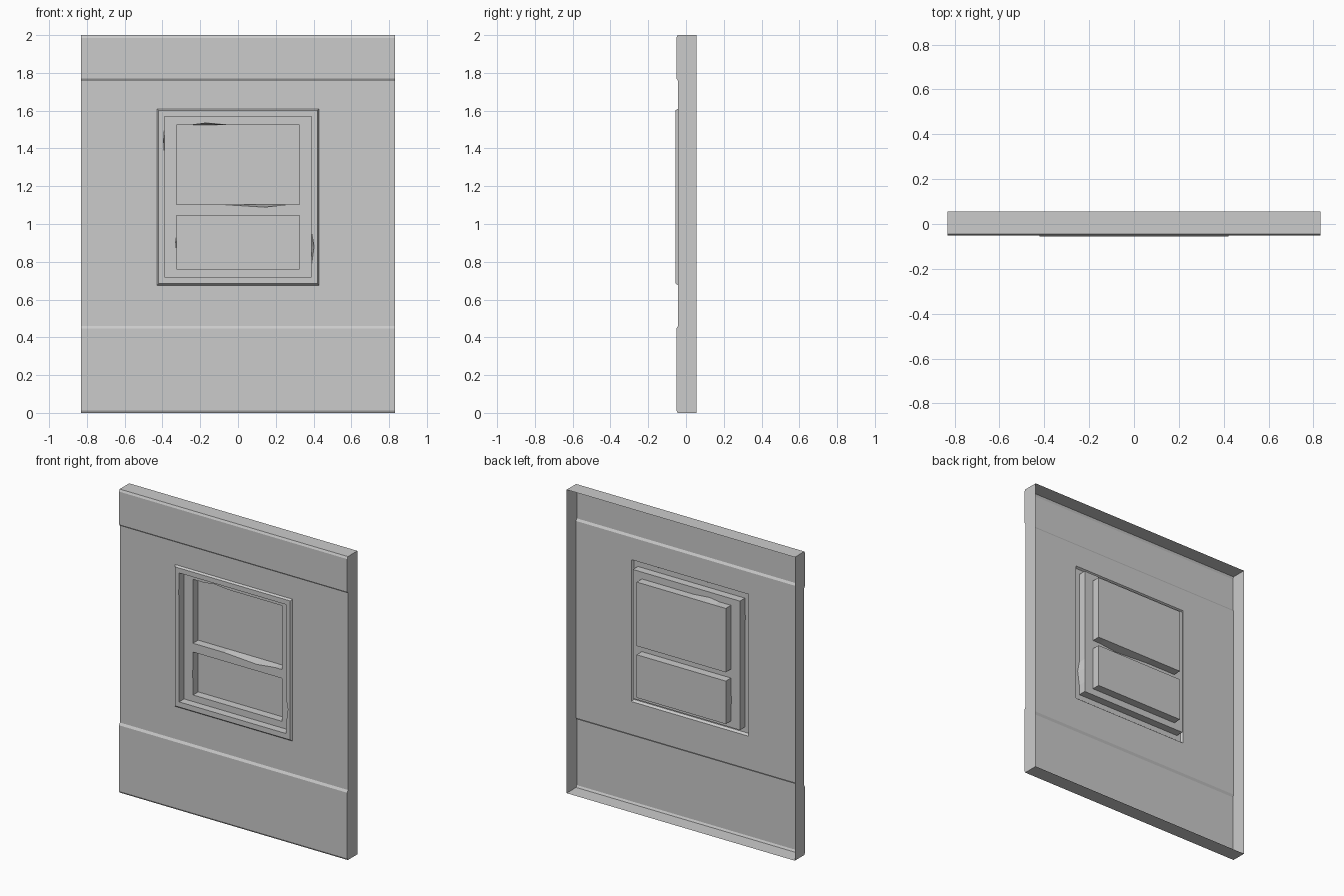
import bpy, bmesh

if "Cube" in bpy.data.objects:
    bpy.data.objects.remove(bpy.data.objects["Cube"])

HALF_W = 0.832
BACK, WALL, BAND, TRIM = 0.055, -0.042, -0.051, -0.056
SASH, GLASS = -0.004, 0.05
OUT = [(0, -1), (1, 0), (0, 1), (-1, 0)]


def rect(hw, z0, z1, chips=None, chipped=False):
    """Rectangle in x,z. chips: side -> (start, apex, end, depth) worn notch."""
    c = [(-hw, z0), (hw, z0), (hw, z1), (-hw, z1)]
    pts = []
    for i in range(4):
        a, b = c[i], c[(i + 1) % 4]
        pts.append(a)
        if chips and i in chips:
            *ts, depth = chips[i]
            for k, t in enumerate(ts):
                d = depth if chipped and k == 1 else 0
                pts.append((a[0] + (b[0] - a[0]) * t + OUT[i][0] * d,
                            a[1] + (b[1] - a[1]) * t + OUT[i][1] * d))
    return pts


def ring(bm, pts, y):
    vs = [bm.verts.new((x, y, z)) for x, z in pts]
    for i in range(len(vs)):
        bm.edges.new((vs[i - 1], vs[i]))
    return vs


def walls(bm, a, b):
    for i in range(len(a)):
        bm.faces.new((a[i - 1], a[i], b[i], b[i - 1]))


def fill(bm, *rings):
    edges = [bm.edges.get((r[i - 1], r[i])) for r in rings for i in range(len(r))]
    bmesh.ops.triangle_fill(bm, use_beauty=True, edges=edges, normal=(0, -1, 0))


def finish(bm, name):
    bmesh.ops.recalc_face_normals(bm, faces=bm.faces)
    # large front faces must look toward -y
    if sum(f.normal.y * f.calc_area() for f in bm.faces) > 0:
        bmesh.ops.reverse_faces(bm, faces=bm.faces)
    me = bpy.data.meshes.new(name)
    bm.to_mesh(me)
    bm.free()
    ob = bpy.data.objects.new(name, me)
    bpy.context.collection.objects.link(ob)
    return ob


# Wall panel: open-backed shell with raised bands at top and bottom
profile = [(BACK, 0), (-0.044, 0), (BAND, 0.013), (BAND, 0.446), (WALL, 0.461),
           (WALL, 1.757), (BAND, 1.771), (BAND, 1.986), (-0.044, 2), (BACK, 2)]
bm = bmesh.new()
left = [bm.verts.new((-HALF_W, y, z)) for y, z in profile]
right = [bm.verts.new((HALF_W, y, z)) for y, z in profile]
opening = ring(bm, rect(0.428, 0.675, 1.61), WALL)
for i in range(len(profile) - 1):
    quad = (left[i], right[i], right[i + 1], left[i + 1])
    if i == 4:
        for k in range(4):
            j = (k + 1) % 4
            bm.faces.new((quad[k], quad[j], opening[j], opening[k]))
    else:
        bm.faces.new(quad)
bm.faces.new(left)
bm.faces.new(right)
finish(bm, "wall_panel")

# Window trim: sloped raised surround and its recess
trim_chips = {1: (0.08, 0.19, 0.27, 0.013), 3: (0.08, 0.15, 0.22, 0.004)}
trim_args = (0.39, 0.72, 1.57, trim_chips)
bm = bmesh.new()
base = ring(bm, rect(0.428, 0.675, 1.61), WALL)
rim = ring(bm, rect(0.42, 0.686, 1.602), TRIM)
inner = ring(bm, rect(*trim_args, True), TRIM)
deep = ring(bm, rect(*trim_args), SASH)
walls(bm, base, rim)
fill(bm, rim, inner)
walls(bm, inner, deep)
finish(bm, "window_trim")

# Window sash: recessed face with two sunken panes
panes = [(0.325, 1.104, 1.525, {0: (0.345, 0.715, 0.915, 0.015),
                                2: (0.59, 0.76, 0.87, 0.01)}),
         (0.325, 0.763, 1.046, {3: (0.36, 0.5, 0.68, 0.005)})]
bm = bmesh.new()
outer = ring(bm, rect(*trim_args), SASH)
fronts = [ring(bm, rect(*p, True), SASH) for p in panes]
fill(bm, outer, *fronts)
for p, front in zip(panes, fronts):
    back = ring(bm, rect(*p), GLASS)
    walls(bm, front, back)
    bm.faces.new(back)
finish(bm, "window_sash")
